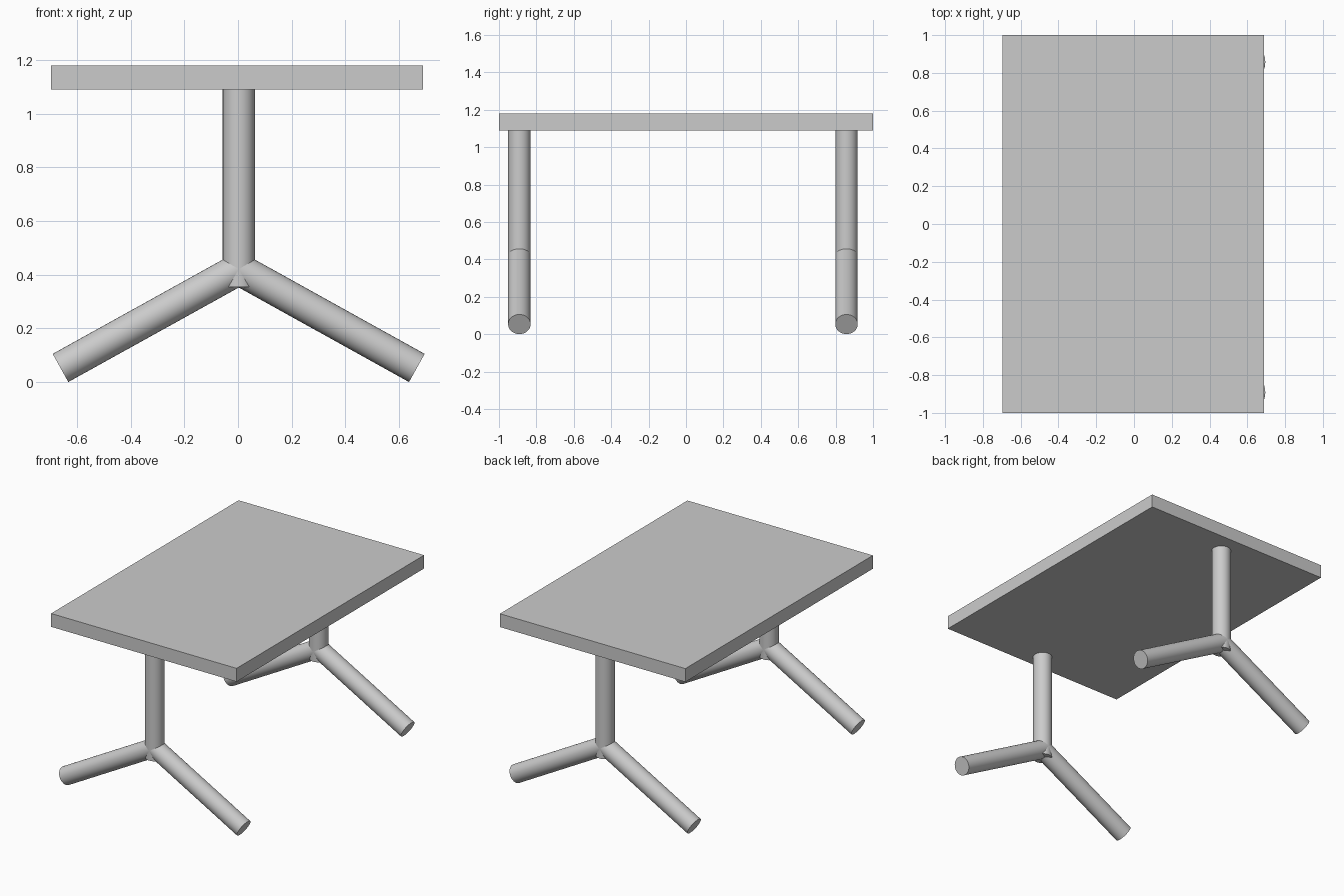
import bpy
from mathutils import Vector

if "Cube" in bpy.data.objects:
    bpy.data.objects.remove(bpy.data.objects["Cube"])

R = 0.06


def tube(name, a, b):
    a, b = Vector(a), Vector(b)
    d = b - a
    bpy.ops.mesh.primitive_cylinder_add(vertices=32, radius=R, depth=d.length,
                                        location=(a + b) / 2)
    ob = bpy.context.object
    ob.name = name
    ob.rotation_euler = d.to_track_quat('Z', 'Y').to_euler()
    bpy.ops.object.shade_smooth_by_angle()
    return ob


# table top slab
bpy.ops.mesh.primitive_cube_add(size=1, location=(-0.003, 0, 1.135))
top = bpy.context.object
top.name = "table_top"
top.scale = (1.385, 2.0, 0.09)
bpy.ops.object.transform_apply(location=False, rotation=False, scale=True)

# two Y-shaped leg frames: post plus two splayed feet
for end, y in (("front", -0.891), ("back", 0.858)):
    hub = (0.003, y, 0.421)
    tube(end + "_post", (0.003, y, 0.355), (0.003, y, 1.095))
    tube(end + "_left_foot", hub, (-0.661, y, 0.053))
    tube(end + "_right_foot", hub, (0.666, y, 0.053))
